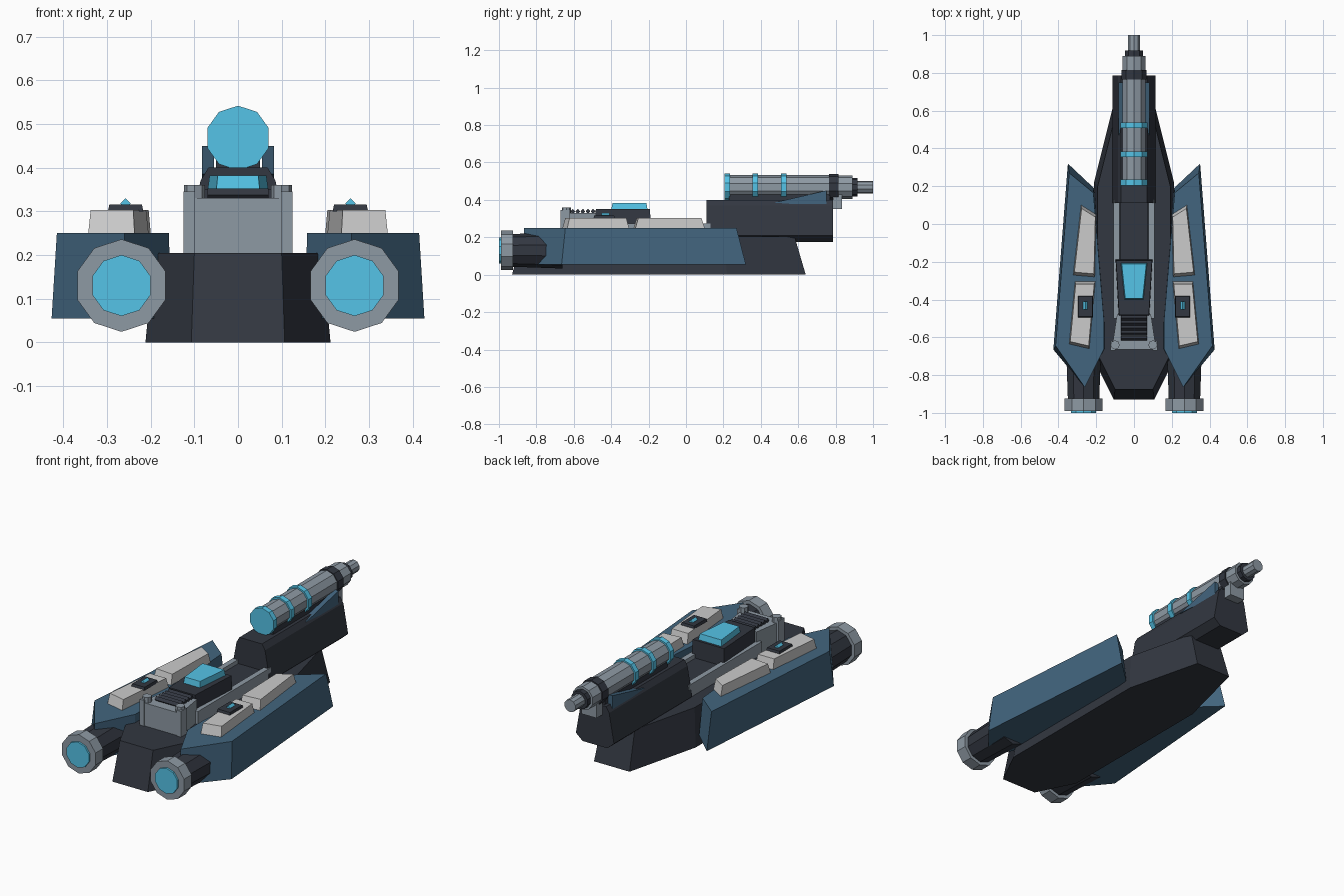
import bpy, bmesh, math
from mathutils import Vector

if "Cube" in bpy.data.objects:
    bpy.data.objects.remove(bpy.data.objects["Cube"])


def material(name, r, g, b):
    m = bpy.data.materials.new(name)
    m.diffuse_color = (r, g, b, 1)
    m.use_nodes = True
    m.node_tree.nodes["Principled BSDF"].inputs["Base Color"].default_value = m.diffuse_color
    return m


DARK = material("dark_metal", .032, .038, .052)
BLUE = material("blue_armour", .055, .13, .21)
STEEL = material("steel", .27, .32, .37)
PALE = material("pale_plate", .58, .60, .60)
CYAN = material("cyan_glow", .09, .55, .80)


def loft(name, lower, upper, mat, mirror=False):
    """Solid between two matching polygons; optionally mirrored over x."""
    bm = bmesh.new()
    a = [bm.verts.new(p) for p in lower]
    b = [bm.verts.new(p) for p in upper]
    n = len(a)
    bm.faces.new(a)
    bm.faces.new(b)
    for i in range(n):
        j = (i + 1) % n
        bm.faces.new((a[i], a[j], b[j], b[i]))
    bmesh.ops.recalc_face_normals(bm, faces=bm.faces)
    me = bpy.data.meshes.new(name)
    bm.to_mesh(me)
    bm.free()
    me.materials.append(mat)
    ob = bpy.data.objects.new(name, me)
    bpy.context.collection.objects.link(ob)
    if mirror:
        mod = ob.modifiers.new("mirror", 'MIRROR')
        mod.use_axis = (True, False, False)
        mod.use_mirror_merge = False
    return ob


def slab(name, outline, z0, z1, mat, inset=1.0, mirror=False):
    """Flat polygon raised from z0 to z1, with its top scaled about its middle."""
    c = sum((Vector(p) for p in outline), Vector((0, 0))) / len(outline)
    top = [c + (Vector(p) - c) * inset for p in outline]
    return loft(name, [(x, y, z0) for x, y in outline],
                [(p.x, p.y, z1) for p in top], mat, mirror)


def box(name, x0, x1, y0, y1, z0, z1, mat, inset=1.0, mirror=False):
    return slab(name, [(x0, y0), (x1, y0), (x1, y1), (x0, y1)], z0, z1, mat, inset, mirror)


def tube(name, x, z, y0, y1, r0, mat, r1=None, sides=10, mirror=False):
    """Prism or cone along y with a corner at the top."""
    def ring(y, r):
        return [(x + r * math.sin(2 * math.pi * i / sides), y,
                 z + r * math.cos(2 * math.pi * i / sides)) for i in range(sides)]
    return loft(name, ring(y0, r0), ring(y1, r0 if r1 is None else r1), mat, mirror)


def both(half):
    """Complete a symmetric outline from its right half."""
    return half + [(-p[0],) + tuple(p[1:]) for p in reversed(half)]


# central hull
loft("hull",
     both([(.107, -.93, 0), (.212, -.72, 0), (.212, .22, 0), (.107, .64, 0)]),
     both([(.10, -.875, .205), (.192, -.69, .205), (.192, .20, .205), (.097, .58, .205)]), DARK)

# side armour pods
loft("side_pod",
     [(.35, .32, .055), (.427, -.665, .055), (.26, -.865, .055),
      (.155, -.67, .055), (.155, -.52, .055), (.212, .19, .055)],
     [(.343, .27, .25), (.415, -.645, .25), (.26, -.865, .25),
      (.158, -.66, .25), (.158, -.52, .25), (.215, .165, .25)], BLUE, True)

# pale plates and vents on the pods
slab("front_plate", [(.28, .10), (.20, .05), (.208, -.28), (.322, -.27)],
     .25, .303, PALE, .91, True)
slab("rear_plate", [(.312, -.305), (.205, -.305), (.237, -.66), (.343, -.635)],
     .25, .303, PALE, .92, True)
box("vent", .217, .298, -.495, -.38, .30, .316, DARK, .92, True)
tube("vent_light", .258, .318, -.453, -.41, .012, CYAN, sides=4, mirror=True)

# engines
tube("engine_body", .267, .13, -.94, -.66, .087, DARK, .097, mirror=True)
tube("engine_ring", .267, .13, -.99, -.925, .106, STEEL, mirror=True)
tube("engine_glow", .267, .13, -1.0, -.98, .070, CYAN, mirror=True)

# deck spine, rails and rear frame
box("spine", -.075, .075, -.62, .13, .20, .255, DARK)
box("rail", .078, .108, -.50, .13, .20, .275, STEEL, mirror=True)
slab("rear_block", both([(.118, -.665), (.09, -.48)]), .20, .33, STEEL)
box("rear_post", .098, .125, -.67, -.62, .20, .345, STEEL, mirror=True)
bolt = [(.1 + .024 * math.cos(a * math.pi / 4), -.64 + .024 * math.sin(a * math.pi / 4))
        for a in range(8)]
slab("post_cap", bolt, .325, .36, STEEL, mirror=True)
for i in range(5):
    y = -.605 + i * .027
    loft("grille_bar",
         [(-.07, y + dy, .338 + dz) for dy, dz in ((-.013, 0), (0, .014), (.013, 0), (0, -.014))],
         [(.07, y + dy, .338 + dz) for dy, dz in ((-.013, 0), (0, .014), (.013, 0), (0, -.014))], DARK)

# cockpit with canopy
slab("cockpit", both([(.083, -.49), (.10, -.185)]), .20, .35, DARK, .95)
slab("canopy", both([(.05, -.40), (.07, -.205)]), .345, .382, CYAN, .93)

# gun mount
section = both([(.068, .40), (.086, .37), (.115, .21), (.075, .175)])
loft("gun_mount", [(x, .11, z) for x, z in section], [(x, .785, z) for x, z in section], DARK)
box("gun_saddle", -.05, .05, .23, .77, .39, .43, DARK)
fin = [(.47, .385), (.75, .45), (.75, .365)]
loft("gun_fin", [(.055, y, z) for y, z in fin], [(.082, y, z) for y, z in fin], BLUE, True)
box("gun_bracket", -.045, .045, .785, .835, .35, .45, STEEL)

# gun barrel, stepped toward the muzzle
for name, y0, y1, r, mat in (
        ("gun_barrel", .21, .77, .065, STEEL), ("barrel_collar", .765, .815, .070, DARK),
        ("barrel_sleeve", .81, .89, .063, STEEL), ("muzzle_collar", .885, .918, .050, DARK),
        ("muzzle", .91, 1.0, .034, STEEL)):
    tube(name, 0, .468, y0, y1, r, mat)
for y in (.205, .355, .507):
    tube("energy_ring", 0, .468, y, y + .03, .074, CYAN)
